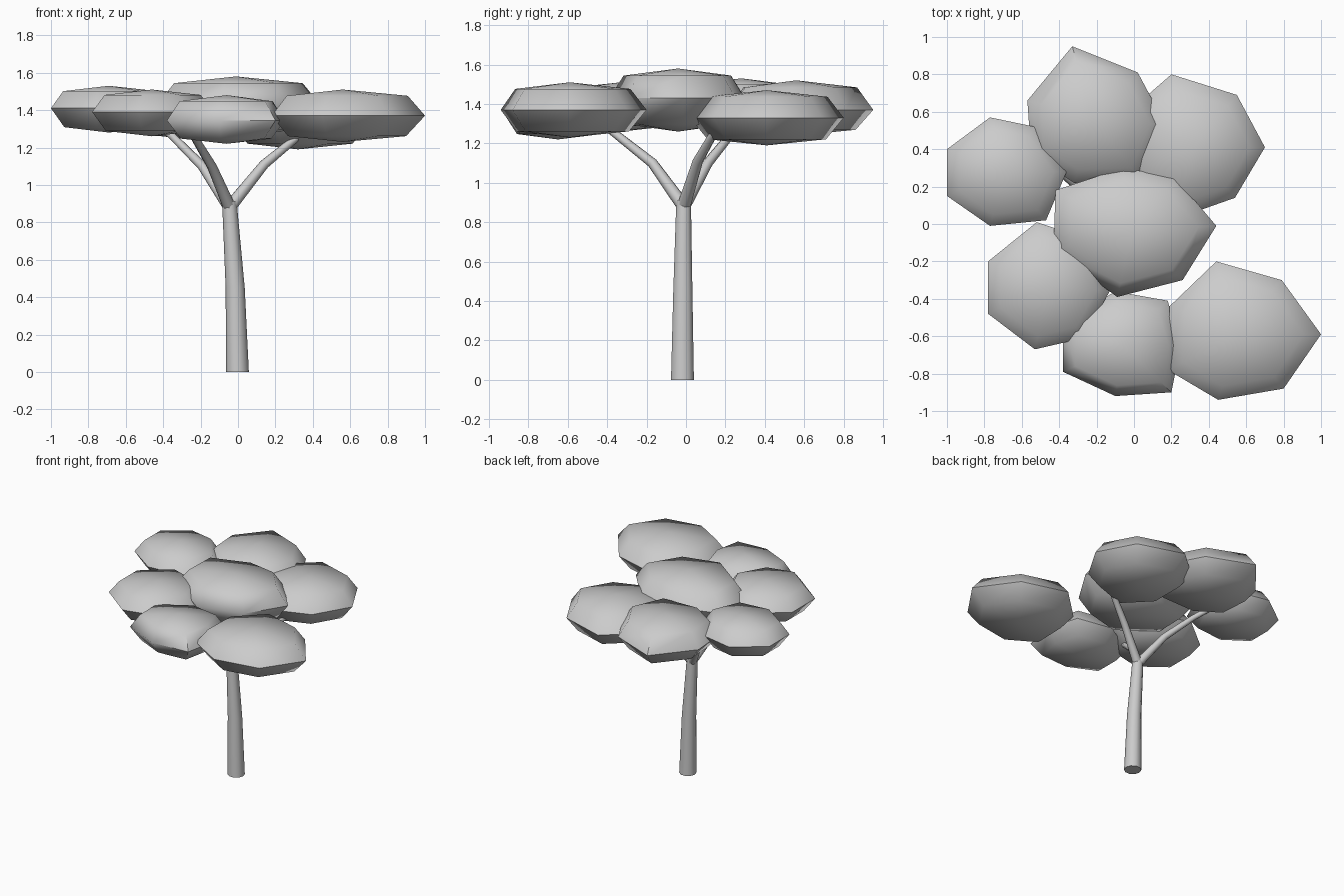
import bpy, bmesh, math
from mathutils import Vector

if "Cube" in bpy.data.objects:
    bpy.data.objects.remove(bpy.data.objects["Cube"])


def finish(name, bm, angle):
    bmesh.ops.recalc_face_normals(bm, faces=bm.faces)
    me = bpy.data.meshes.new(name)
    bm.to_mesh(me)
    bm.free()
    ob = bpy.data.objects.new(name, me)
    bpy.context.collection.objects.link(ob)
    bpy.ops.object.select_all(action='DESELECT')
    ob.select_set(True)
    bpy.context.view_layer.objects.active = ob
    bpy.ops.object.shade_smooth_by_angle(angle=math.radians(angle))
    return ob


def skin(bm, rings):
    for a, b in zip(rings, rings[1:]):
        n = len(a)
        for i in range(n):
            bm.faces.new((a[i], a[(i + 1) % n], b[(i + 1) % n], b[i]))


def tube(name, path, radii, sides=8, level=False):
    """Tapered tube along a path; level keeps its rings horizontal."""
    bm = bmesh.new()
    pts = [Vector(p) for p in path]
    rings = []
    for k, p in enumerate(pts):
        d = pts[min(k + 1, len(pts) - 1)] - pts[max(k - 1, 0)]
        q = Vector((0, 0, 1)).rotation_difference(Vector((0, 0, 1)) if level else d)
        rings.append([bm.verts.new(p + q @ Vector((
            radii[k] * math.cos(2 * math.pi * i / sides),
            radii[k] * math.sin(2 * math.pi * i / sides), 0))) for i in range(sides)])
    skin(bm, rings)
    bm.faces.new(rings[0])
    bm.faces.new(rings[-1])
    return finish(name, bm, 50)


def leaf_pad(name, centre, outline, z_low, z_mid, z_high):
    """Flattened seven-sided blob: equator outline, two inset rings, two poles."""
    bm = bmesh.new()
    cx, cy = centre
    levels = [(0.77, z_mid + 0.78 * (z_low - z_mid)), (1, z_mid),
              (0.79, z_mid + 0.76 * (z_high - z_mid))]
    rings = [[bm.verts.new((cx + s * (x - cx), cy + s * (y - cy), z)) for x, y in outline]
             for s, z in levels]
    skin(bm, rings)
    for ring, z in ((rings[0], z_low), (rings[-1], z_high)):
        pole = bm.verts.new((cx, cy, z))
        for i in range(7):
            bm.faces.new((ring[i], ring[(i + 1) % 7], pole))
    return finish(name, bm, 60)


# Trunk, slightly bent
tube("trunk", [(-.003, -.018, 0), (-.015, -.016, .45), (-.046, -.012, .91)],
     [.061, .051, .039], 10, True)

# Three branches rising into the canopy
tube("branch_right", [(-.045, -.012, .88), (.14, .06, 1.11), (.31, .14, 1.25), (.42, .22, 1.34)],
     [.034, .026, .021, .018])
tube("branch_back", [(-.045, -.012, .88), (-.19, .11, 1.10), (-.35, .24, 1.26), (-.45, .33, 1.34)],
     [.034, .026, .021, .018])
tube("branch_front", [(-.045, -.012, .88), (-.14, -.17, 1.10), (-.23, -.36, 1.25), (-.29, -.48, 1.34)],
     [.034, .026, .021, .018])

# Canopy pads
leaf_pad("canopy_centre", (-.01, -.04),
         [(.44, -.01), (.22, .25), (-.06, .30), (-.42, .18), (-.43, -.14), (-.09, -.39), (.26, -.30)],
         1.26, 1.43, 1.58)
leaf_pad("canopy_back", (-.22, .56),
         [(.17, .53), (.02, .81), (-.33, .95), (-.57, .66), (-.55, .37), (-.32, .22), (.04, .23)],
         1.24, 1.37, 1.52)
leaf_pad("canopy_back_right", (.32, .41),
         [(.70, .41), (.55, .69), (.20, .80), (-.03, .60), (-.03, .26), (.20, .02), (.54, .14)],
         1.19, 1.33, 1.47)
leaf_pad("canopy_left", (-.69, .28),
         [(-.36, .28), (-.53, .52), (-.77, .57), (-1, .40), (-1, .15), (-.77, -.01), (-.47, .02)],
         1.28, 1.41, 1.53)
leaf_pad("canopy_front_left", (-.46, -.33),
         [(-.13, -.36), (-.25, -.08), (-.52, .01), (-.78, -.20), (-.78, -.48), (-.53, -.67), (-.27, -.61)],
         1.26, 1.39, 1.51)
leaf_pad("canopy_front", (-.06, -.65),
         [(.25, -.65), (.18, -.41), (-.10, -.36), (-.38, -.53), (-.38, -.79), (-.10, -.92), (.20, -.90)],
         1.22, 1.345, 1.48)
leaf_pad("canopy_front_right", (.56, -.59),
         [(1, -.59), (.79, -.30), (.44, -.20), (.19, -.44), (.18, -.78), (.45, -.94), (.80, -.88)],
         1.23, 1.37, 1.51)
